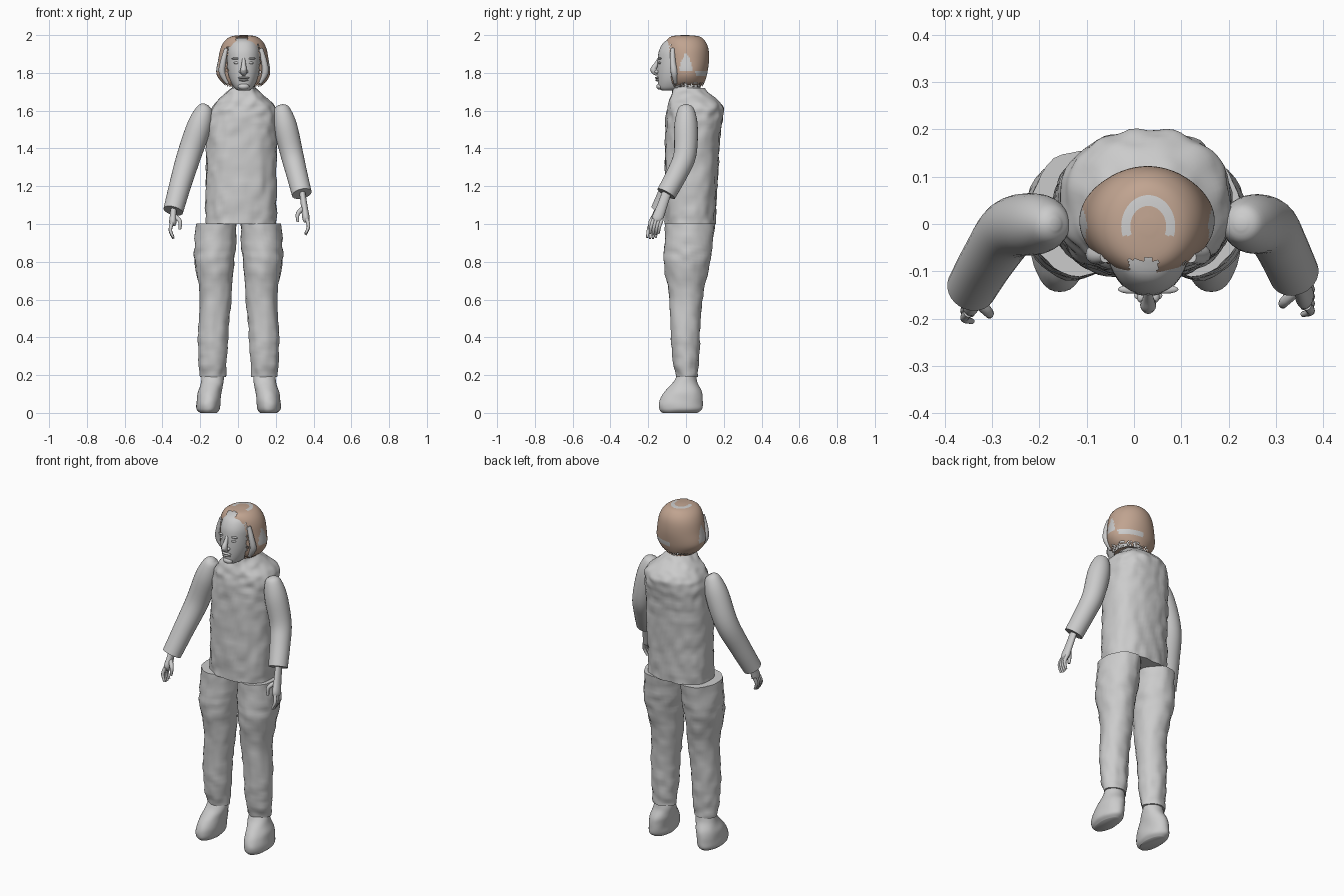
import bpy, bmesh, math, random
from mathutils import Vector, noise

random.seed(4)
if "Cube" in bpy.data.objects:
    bpy.data.objects.remove(bpy.data.objects["Cube"], do_unlink=True)


def material(name, rgb):
    m = bpy.data.materials.new(name)
    m.use_nodes = True
    m.diffuse_color = (*rgb, 1)
    m.node_tree.nodes["Principled BSDF"].inputs["Base Color"].default_value = (*rgb, 1)
    return m


GREY = material("plain grey", (0.6, 0.6, 0.6))
BROWN = material("brown hair", (0.53, 0.37, 0.28))


def finish(name, bm, mats=(GREY,)):
    bmesh.ops.recalc_face_normals(bm, faces=bm.faces)
    mesh = bpy.data.meshes.new(name)
    bm.to_mesh(mesh)
    bm.free()
    obj = bpy.data.objects.new(name, mesh)
    bpy.context.collection.objects.link(obj)
    for m in mats:
        mesh.materials.append(m)
    bpy.ops.object.select_all(action="DESELECT")
    obj.select_set(True)
    bpy.context.view_layer.objects.active = obj
    bpy.ops.object.shade_smooth_by_angle(angle=math.radians(50))
    return obj


def smooth_rows(rows, steps):
    """Catmull-Rom interpolation of equal-length tuples."""
    out = []
    for i in range(len(rows) - 1):
        a, b, c, d = (rows[max(0, min(len(rows) - 1, i + k))] for k in (-1, 0, 1, 2))
        for s in range(steps):
            t = s / steps
            out.append([q + t / 2 * (r - p + t * (2 * p - 5 * q + 4 * r - w + t * (3 * (q - r) + w - p)))
                        for p, q, r, w in zip(a, b, c, d)])
    return out + [list(rows[-1])]


def skin(loops, cap=True):
    """Bridge a list of point loops into a closed skin."""
    bm = bmesh.new()
    rings = [[bm.verts.new(p) for p in loop] for loop in loops]
    n = len(rings[0])
    for a, b in zip(rings, rings[1:]):
        for i in range(n):
            j = (i + 1) % n
            bm.faces.new((a[i], a[j], b[j], b[i]))
    if cap:
        bm.faces.new(rings[0])
        bm.faces.new(rings[-1])
    return bm


def stack(rows, n=36, steps=4, square=1.0, rough=0.0, cap=True):
    """Horizontal sections given as x min, x max, y min, y max, z."""
    loops = []
    for x0, x1, y0, y1, z in smooth_rows(rows, steps):
        loop = []
        for i in range(n):
            a = math.tau * i / n
            c, s = (math.copysign(abs(f) ** square, f) for f in (math.cos(a), math.sin(a)))
            p = Vector(((x0 + x1) / 2 + c * (x1 - x0) / 2, (y0 + y1) / 2 + s * (y1 - y0) / 2, z))
            p += Vector((c, s, 0)) * rough * noise.noise(p * 22)
            loop.append(p)
        loops.append(loop)
    return skin(loops, cap)


def tube(rows, n=20, steps=5, flat=1.0):
    """Round limb along a path given as x, y, z, radius."""
    path = smooth_rows(rows, steps)
    pts = [Vector(r[:3]) for r in path]
    loops = []
    for i, p in enumerate(pts):
        t = (pts[min(i + 1, len(pts) - 1)] - pts[max(i - 1, 0)]).normalized()
        u = Vector((0, 1, 0)).cross(t).normalized()
        v = t.cross(u)
        r = path[i][3]
        loops.append([p + r * (u * math.cos(a) * flat + v * math.sin(a))
                      for a in (math.tau * k / n for k in range(n))])
    return skin(loops)


def blob(name, pos, size):
    bm = bmesh.new()
    bmesh.ops.create_uvsphere(bm, u_segments=16, v_segments=10, radius=1)
    bmesh.ops.scale(bm, vec=size, verts=bm.verts)
    bmesh.ops.translate(bm, vec=pos, verts=bm.verts)
    return finish(name, bm)


# Torso with a lumpy knitted surface and sloping shoulders
finish("torso", stack([
    (-.17, .205, -.11, .155, 1), (-.17, .205, -.115, .165, 1.2),
    (-.165, .205, -.11, .18, 1.45), (-.15, .205, -.105, .198, 1.58), (-.13, .19, -.095, .19, 1.63),
    (-.08, .135, -.08, .14, 1.68), (-.035, .095, -.07, .095, 1.72)],
    n=72, steps=8, square=.85, rough=.009))

# Trouser legs and boots
LEG = [(.01, .225, -.11, .155, 1.003), (.015, .235, -.113, .14, .88), (.025, .23, -.115, .125, .78),
       (.036, .205, -.09, .09, .62), (.055, .215, -.08, .075, .42),
       (.06, .21, -.07, .068, .28), (.07, .2, -.05, .062, .19)]
BOOT = [(.115, .205, -.125, .06, 0), (.1, .222, -.142, .085, .02), (.095, .222, -.143, .088, .06),
        (.09, .215, -.115, .085, .11), (.08, .2, -.07, .062, .16), (.08, .19, -.04, .05, .21)]
for side, word in ((1, "left"), (-1, "right")):
    for part, rows, rough in (("trouser_leg", LEG, .008), ("boot", BOOT, .003)):
        bm = stack(rows, steps=6, rough=rough)
        for v in bm.verts:
            v.co.x = side * v.co.x + .003
        finish(word + "_" + part, bm)

# Sleeves
ARMS = {
    "left": [(.225, 0, 1.632, .012), (.23, 0, 1.61, .042), (.25, 0, 1.52, .062),
             (.285, -.005, 1.37, .06), (.31, -.045, 1.27, .056), (.338, -.105, 1.16, .053)],
    "right": [(-.165, 0, 1.632, .012), (-.175, 0, 1.61, .042), (-.205, 0, 1.52, .064),
              (-.26, -.01, 1.36, .064), (-.305, -.07, 1.21, .058), (-.343, -.135, 1.07, .053)],
}
for word, rows in ARMS.items():
    finish(word + "_sleeve", tube(rows, n=28))

# Hands: palm, four curled fingers and a thumb
for word, side, wrist, knuckle in (("left", 1, Vector((.34, -.1, 1.17)), Vector((.36, -.15, 1.03))),
                                   ("right", -1, Vector((-.34, -.13, 1.1)), Vector((-.345, -.165, 1.01)))):
    mid = wrist.lerp(knuckle, .6)
    finish(word + "_palm", tube([(*wrist, .024), (*mid, .027), (*knuckle, .03),
                                 (*(knuckle - Vector((0, 0, .02))), .02)], flat=.65))
    for i in range(4):
        base = knuckle + Vector((side * .005, (i - 1.5) * .015, -.005))
        length = .085 - .006 * abs(i - 1.4)
        bend = base + Vector((side * .008, -.012, -length * .5))
        tip = base + Vector((-side * .008, -.018, -length))
        finish(word + "_finger_%d" % (i + 1),
               tube([(*base, .01), (*bend, .009), (*tip, .006)], n=10, steps=4))
    joint = mid + Vector((-side * .035, -.035, -.03))
    finish(word + "_thumb", tube([(*mid, .014), (*joint, .011),
                                  (*(joint + Vector((0, -.005, -.045))), .007)], n=10))

# Neck and head
finish("neck", stack([(-.035, .095, -.075, .08, 1.67), (-.03, .09, -.07, .075, 1.78)]))
finish("head", stack([
    (0, .06, -.13, -.05, 1.708), (-.02, .08, -.145, .02, 1.722), (-.042, .102, -.15, .06, 1.76),
    (-.055, .115, -.152, .08, 1.81), (-.06, .12, -.15, .095, 1.87), (-.058, .118, -.142, .095, 1.92),
    (-.04, .1, -.115, .075, 1.965), (0, .06, -.07, .03, 1.985)], n=48, square=.92))

# Facial features
CX = .03
finish("nose", tube([(CX, -.143, 1.875, .008), (CX, -.158, 1.845, .012),
                     (CX, -.172, 1.815, .017), (CX, -.15, 1.795, .014)], n=14))
blob("nose_tip", (CX, -.177, 1.815), (.013, .013, .011))
blob("upper_lip", (CX, -.151, 1.774), (.03, .014, .006))
blob("lower_lip", (CX, -.149, 1.762), (.025, .014, .007))
blob("chin", (CX, -.138, 1.728), (.03, .019, .017))
for side, word in ((1, "left"), (-1, "right")):
    blob(word + "_nostril", (CX + side * .014, -.154, 1.806), (.01, .013, .009))
    blob(word + "_eyelid", (CX + side * .036, -.138, 1.853), (.017, .009, .007))
    blob(word + "_brow", (CX + side * .038, -.138, 1.876), (.026, .009, .006))

# Bobbed hair: a dome cut open around the face, with ragged ends
bm = stack([
    (-.055, .115, -.08, .085, 1.725), (-.09, .15, -.092, .1, 1.755), (-.115, .17, -.1, .113, 1.8),
    (-.105, .162, -.11, .122, 1.87), (-.092, .15, -.113, .118, 1.93), (-.07, .128, -.105, .1, 1.97),
    (-.035, .095, -.08, .07, 1.993), (.015, .045, -.02, .01, 2)], n=96, steps=6)
cut = []
for f in bm.faces:
    c = f.calc_center_median()
    jag = random.uniform(-.012, .006)
    x = c.x - CX
    opening = c.y < -.08 + jag and c.z < 1.93 + .25 * abs(x) + jag
    parting = c.y < -.075 and abs(x + .01) < .03
    ends = c.z < 1.735 + random.uniform(-.012, .015)
    if (opening or parting or ends) and c.z < 1.998:
        cut.append(f)
bmesh.ops.delete(bm, geom=cut, context="FACES")
# Bare patches at the crown, sides and nape
for f in bm.faces:
    c = f.calc_center_median()
    r = math.hypot(c.x - CX, (c.y + .012) * .8)
    crown = .038 < r < .056 and c.y > -.025 and c.z > 1.96
    temple = abs(c.y) < .035 - .25 * abs(c.z - 1.82) and 1.815 < c.z < 1.9 and abs(c.y) < .5 * (1.91 - c.z)
    nape = c.y > .05 and c.x > .03 and 1.785 < c.z < 1.808
    f.material_index = 0 if crown or temple or nape else 1
hair = finish("hair", bm, (GREY, BROWN))

# Pale inner lining of the hair beside the face
for side, word in ((1, "left"), (-1, "right")):
    finish(word + "_hair_lining", tube([
        (CX + side * .09, -.07, 1.93, .012), (CX + side * .108, -.07, 1.86, .016),
        (CX + side * .113, -.062, 1.8, .018), (CX + side * .085, -.055, 1.745, .01)], n=12))
